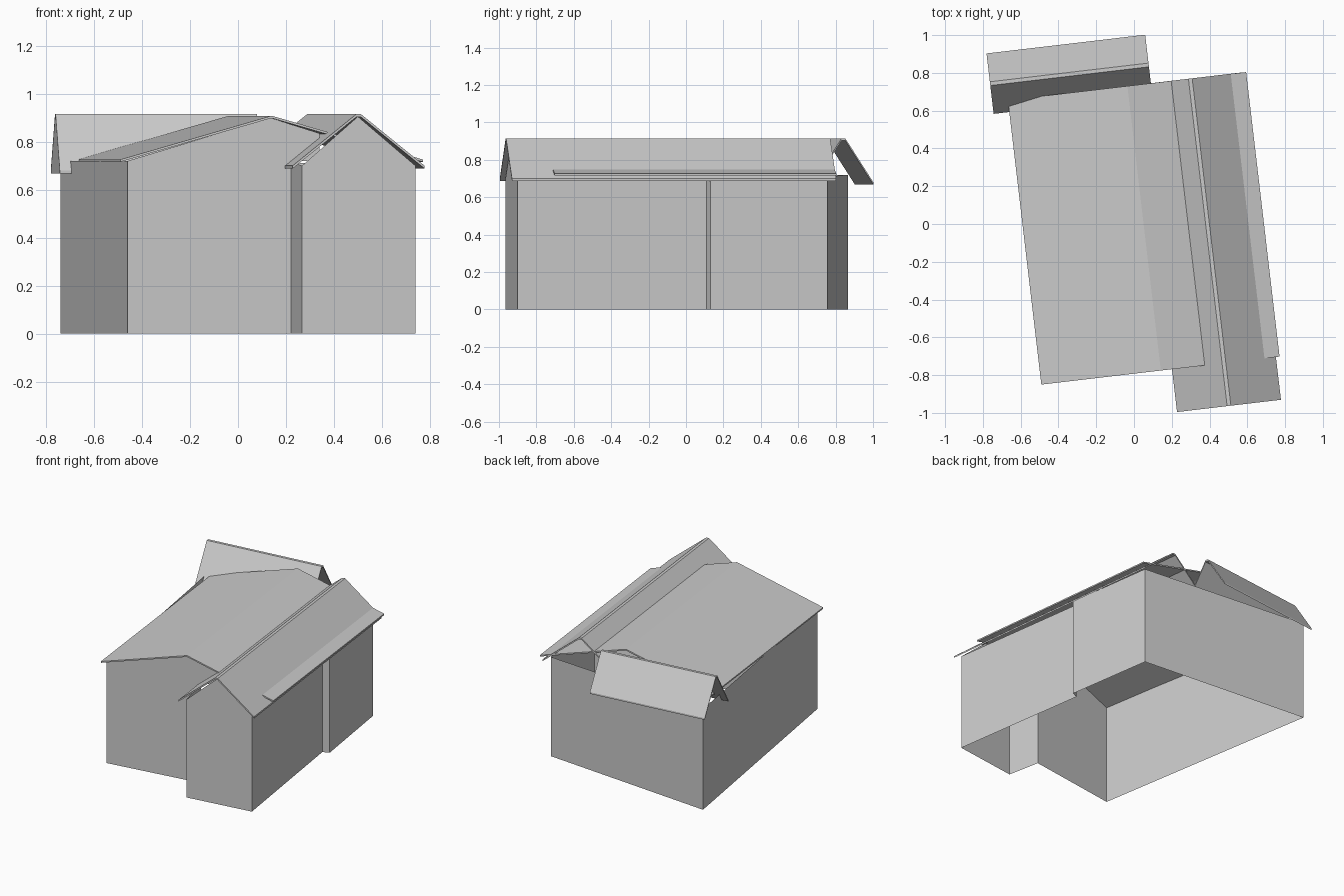
import bpy
from mathutils import Vector

if "Cube" in bpy.data.objects:
    bpy.data.objects.remove(bpy.data.objects["Cube"])


def make_object(name, verts, faces):
    mesh = bpy.data.meshes.new(name)
    mesh.from_pydata(verts, [], faces)
    mesh.update()
    obj = bpy.data.objects.new(name, mesh)
    bpy.context.collection.objects.link(obj)
    return obj


def gable_roof(name, start, end, half, top, eave, thick, flat):
    """Thin inverted-V roof swept along a ridge line, open underneath."""
    a, b = Vector(start), Vector(end)
    along = (b - a).normalized()
    side = Vector((along.y, -along.x))
    outer = [(-half, eave), (-flat, top), (flat, top), (half, eave)]
    inner = [(s, z - thick) for s, z in outer]
    verts = []
    for p in (a, b):
        for s, z in outer + inner:
            q = p + side * s
            verts.append((q.x, q.y, z))
    faces = []
    for i in range(3):
        faces.append((i, i + 1, i + 9, i + 8))           # top surface
        faces.append((i + 4, i + 12, i + 13, i + 5))     # underside
        faces.append((i, i + 4, i + 5, i + 1))           # front edge
        faces.append((i + 8, i + 9, i + 13, i + 12))     # back edge
    faces += [(0, 8, 12, 4), (3, 7, 15, 11)]             # eave edges
    return make_object(name, verts, faces)


# Outer walls: open sheet around the footprint, no floor
footprint = [(-0.46, -0.83), (0.22, -0.73), (0.267, -0.965), (0.74, -0.90),
             (0.59, 0.11), (0.635, 0.13), (0.54, 0.757), (-0.74, 0.865)]
heights = [0.72, 0.72, 0.70, 0.70, 0.705, 0.705, 0.71, 0.72]
n = len(footprint)
verts = [(x, y, 0) for x, y in footprint]
verts += [(x, y, h) for (x, y), h in zip(footprint, heights)]
make_object("walls", verts,
            [(i, (i + 1) % n, (i + 1) % n + n, i + n) for i in range(n)])


# Gable infills standing on the two front walls
def gable(name, a, b, profile):
    a, b = Vector(a), Vector(b)
    pts = []
    for x, z in profile:
        p = a.lerp(b, (x - a.x) / (b.x - a.x))
        pts.append((p.x, p.y, z))
    make_object(name, pts, [tuple(range(len(pts)))])


gable("main_gable", footprint[0], footprint[1],
      [(-0.46, 0.72), (0.34, 0.72), (0.34, 0.835), (0.134, 0.9)])
gable("wing_gable", footprint[2], footprint[3],
      [(0.267, 0.70), (0.74, 0.70), (0.50, 0.905)])

# Roofs
gable_roof("main_roof", (0.14, -0.776), (-0.037, 0.73), 0.635, 0.908, 0.726, 0.01, 0.002)
gable_roof("wing_roof", (0.503, -0.963), (0.298, 0.77), 0.277, 0.915, 0.70, 0.012, 0.01)
gable_roof("rear_roof", (-0.762, 0.743), (0.078, 0.842), 0.161, 0.915, 0.68, 0.012, 0.01)
